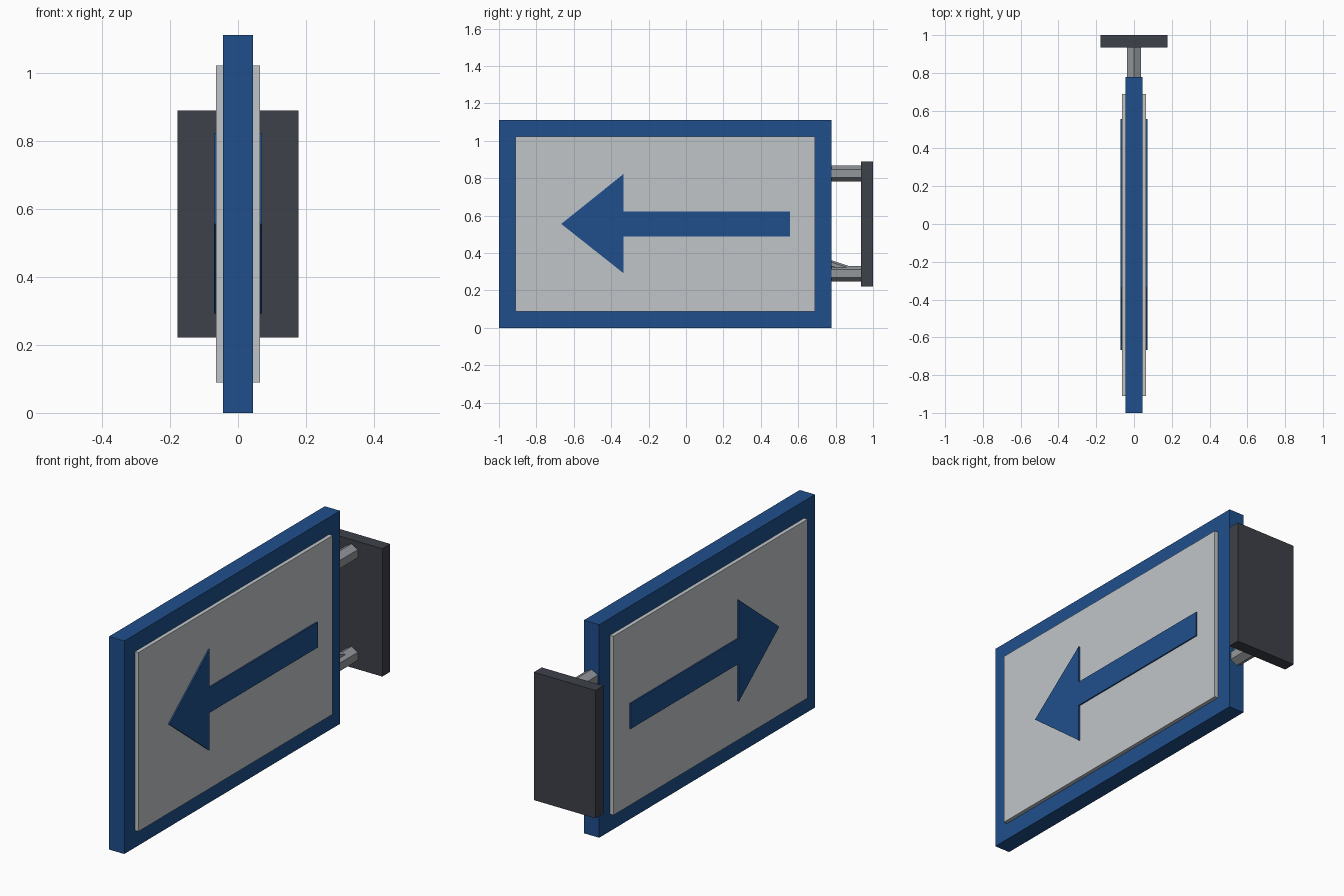
import bpy, bmesh
from mathutils import Vector

if "Cube" in bpy.data.objects:
    bpy.data.objects.remove(bpy.data.objects["Cube"])


def material(name, rgb):
    m = bpy.data.materials.new(name)
    m.diffuse_color = (*rgb, 1)
    m.use_nodes = True
    m.node_tree.nodes["Principled BSDF"].inputs["Base Color"].default_value = m.diffuse_color
    return m


blue = material("sign_blue", (0.014, 0.078, 0.262))
pale = material("panel_pale", (0.53, 0.56, 0.58))
dark = material("plate_dark", (0.047, 0.053, 0.068))
steel = material("arm_steel", (0.29, 0.31, 0.33))


def finish(bm, name, mat):
    bmesh.ops.recalc_face_normals(bm, faces=bm.faces)
    me = bpy.data.meshes.new(name)
    bm.to_mesh(me)
    bm.free()
    me.materials.append(mat)
    ob = bpy.data.objects.new(name, me)
    bpy.context.collection.objects.link(ob)


def prism(name, outline, x0, x1, mat):
    """Extrude a (y, z) outline along x."""
    bm = bmesh.new()
    face = bm.faces.new([bm.verts.new((x0, y, z)) for y, z in outline])
    ext = bmesh.ops.extrude_face_region(bm, geom=[face])["geom"]
    verts = [g for g in ext if isinstance(g, bmesh.types.BMVert)]
    bmesh.ops.translate(bm, verts=verts, vec=(x1 - x0, 0, 0))
    finish(bm, name, mat)


def rect(y0, y1, z0, z1):
    return [(y0, z0), (y1, z0), (y1, z1), (y0, z1)]


def hex_bar(name, start, end, radius, mat):
    """Six-sided bar in the x = 0 plane with a ridge on top."""
    a, b = Vector((0, *start)), Vector((0, *end))
    bm = bmesh.new()
    bmesh.ops.create_cone(bm, cap_ends=True, segments=6, radius1=radius,
                          radius2=radius, depth=(b - a).length)
    rot = Vector((0, 0, 1)).rotation_difference(b - a).to_matrix()
    bmesh.ops.rotate(bm, verts=bm.verts, matrix=rot)
    bmesh.ops.translate(bm, verts=bm.verts, vec=(a + b) / 2)
    finish(bm, name, mat)


# Sign body
prism("sign_frame", rect(-1, 0.778, 0, 1.111), -0.044, 0.044, blue)

# Raised panel and arrow on both faces
arrow = [(-0.667, 0.556), (-0.335, 0.293), (-0.335, 0.49), (0.556, 0.49),
         (0.556, 0.622), (-0.335, 0.622), (-0.335, 0.822)]
for side, s in (("left", -1), ("right", 1)):
    prism(f"panel_{side}", rect(-0.911, 0.689, 0.089, 1.022), s * 0.04, s * 0.064, pale)
    prism(f"arrow_{side}", arrow, s * 0.06, s * 0.071, blue)

# Wall plate
prism("wall_plate", rect(0.935, 1, 0.222, 0.889), -0.178, 0.178, dark)

# Support arms and the sloping brace
for label, z in (("upper", 0.825), ("lower", 0.29)):
    hex_bar(f"arm_{label}", (0.74, z), (0.95, z), 0.042, steel)
hex_bar("brace", (0.72, 0.36), (0.945, 0.285), 0.02, steel)
